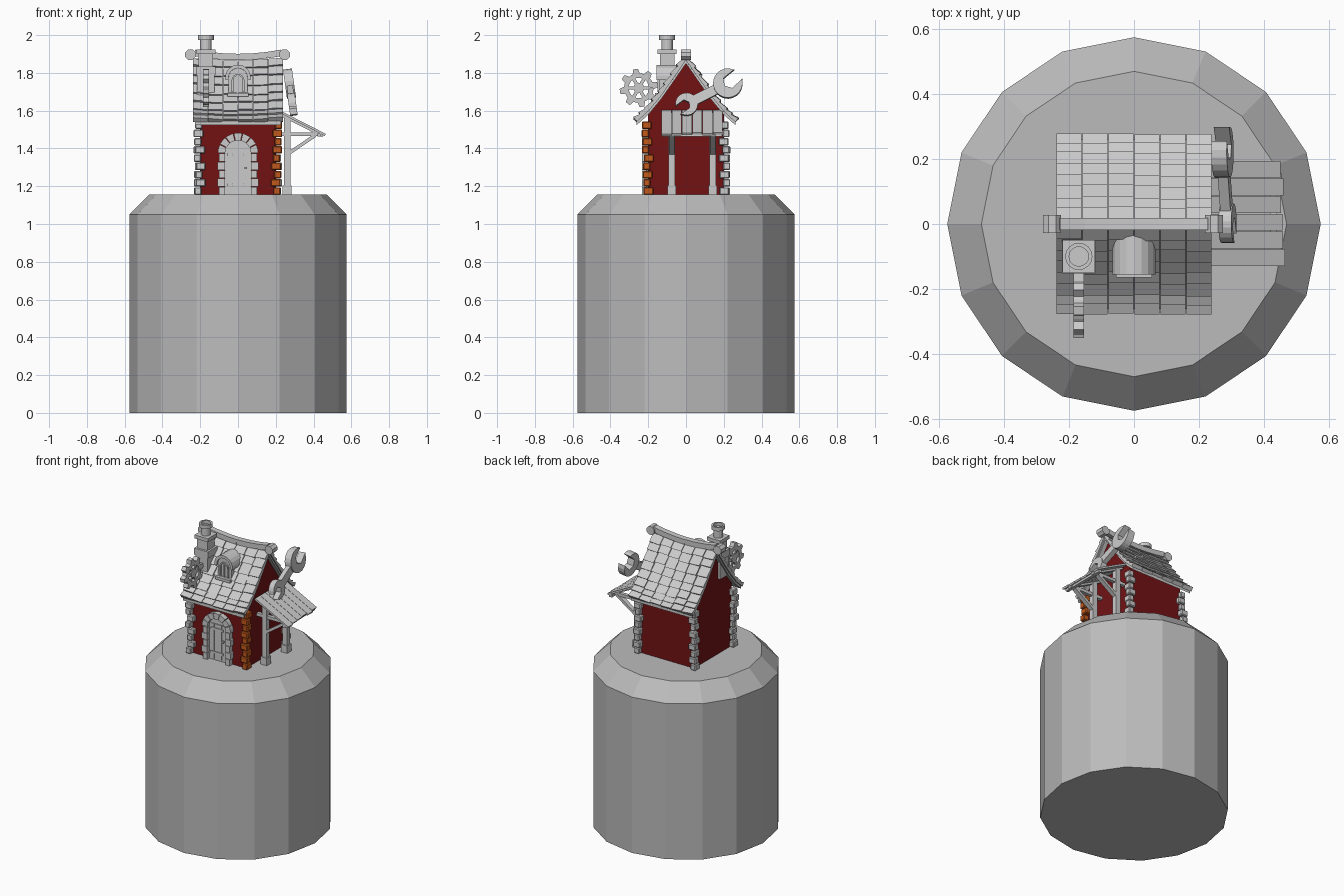
import bpy, bmesh, math, random
from mathutils import Vector, Matrix

if "Cube" in bpy.data.objects:
    bpy.data.objects.remove(bpy.data.objects["Cube"])

random.seed(4)
G = 1.155  # ground level on top of the plinth


def material(name, r, g, b):
    m = bpy.data.materials.new(name)
    m.diffuse_color = (r, g, b, 1)
    m.use_nodes = True
    m.node_tree.nodes["Principled BSDF"].inputs["Base Color"].default_value = m.diffuse_color
    return m


STONE = material("plinth grey", 0.50, 0.50, 0.50)
GREY = material("light grey", 0.60, 0.60, 0.60)
RED = material("barn red", 0.17, 0.006, 0.007)
ORANGE = material("brick orange", 0.55, 0.10, 0.012)


def finish(name, bm, mat):
    bmesh.ops.recalc_face_normals(bm, faces=bm.faces)
    me = bpy.data.meshes.new(name)
    bm.to_mesh(me)
    bm.free()
    me.materials.append(mat)
    ob = bpy.data.objects.new(name, me)
    bpy.context.collection.objects.link(ob)
    return ob


def hexa(bm, pts):
    """Box from eight corners: lower four, then upper four."""
    v = [bm.verts.new(p) for p in pts]
    for f in ((0, 1, 2, 3), (4, 5, 6, 7), (0, 1, 5, 4), (1, 2, 6, 5), (2, 3, 7, 6), (3, 0, 4, 7)):
        bm.faces.new([v[i] for i in f])


def box(bm, x0, x1, y0, y1, z0, z1):
    hexa(bm, [(x, y, z) for z in (z0, z1) for x, y in ((x0, y0), (x1, y0), (x1, y1), (x0, y1))])


def boxes(name, mat, *items):
    bm = bmesh.new()
    for b in items:
        box(bm, *b)
    return finish(name, bm, mat)


def prism(bm, pts, axis, a, b):
    """Extrude a 2D outline along x (points are y,z) or y (points are x,z)."""
    put = (lambda p, d: (d, p[0], p[1])) if axis == "x" else (lambda p, d: (p[0], d, p[1]))
    lo, hi = [[bm.verts.new(put(p, d)) for p in pts] for d in (a, b)]
    bm.faces.new(lo)
    bm.faces.new(hi)
    for i in range(len(pts)):
        j = (i + 1) % len(pts)
        bm.faces.new((lo[i], lo[j], hi[j], hi[i]))


def beam(bm, p, q, w, h):
    """Bar in the xz plane from p to q, w wide in y and h thick."""
    p, q = Vector(p), Vector(q)
    d = (q - p).normalized()
    n = Vector((-d.z, 0, d.x)) * h / 2
    s = Vector((0, w / 2, 0))
    hexa(bm, [p - n - s, q - n - s, q - n + s, p - n + s, p + n - s, q + n - s, q + n + s, p + n + s])


def arc(cx, cz, r, a0, a1, n):
    return [(cx + r * math.cos(math.radians(a0 + (a1 - a0) * i / n)),
             cz + r * math.sin(math.radians(a0 + (a1 - a0) * i / n))) for i in range(n + 1)]


def lathe(name, mat, cx, cy, profile, n):
    bm = bmesh.new()
    rings = [[bm.verts.new((cx + r * math.cos(math.tau * i / n), cy + r * math.sin(math.tau * i / n), z))
              for i in range(n)] for r, z in profile]
    for a, b in zip(rings, rings[1:]):
        for i in range(n):
            bm.faces.new((a[i], a[(i + 1) % n], b[(i + 1) % n], b[i]))
    bm.faces.new(rings[0])
    bm.faces.new(rings[-1])
    return finish(name, bm, mat)


# Plinth with a sloped rim
lathe("plinth", STONE, 0, 0, [(0.575, 0), (0.575, 1.05), (0.47, G)], 16)

# Roof curve from eave to ridge: distance from the ridge, height
CURVE = [(0.262, 1.545), (0.2, 1.6), (0.13, 1.685), (0.06, 1.785), (0.0, 1.872)]


def roof(t):
    s = min(max(t, 0), 0.9999) * 4
    i = int(s)
    return Vector(CURVE[i]).lerp(Vector(CURVE[i + 1]), s - i)


# Walls with curved gables
bm = bmesh.new()
side = [(0.2, G), (0.2, 1.585)] + [(d, z - 0.012) for d, z in CURVE[2:]]
prism(bm, [(-y, z) for y, z in side] + side[-2::-1], "x", -0.2, 0.2)
finish("walls", bm, RED)

# Roof boards and gable trim
bm = bmesh.new()
trim = CURVE + [(-d, z) for d, z in CURVE[-2::-1]]
prism(bm, trim + [(y, z - 0.022) for y, z in trim[::-1]], "x", -0.228, 0.228)
finish("roof_boards", bm, GREY)

# Uneven roof tiles
bm = bmesh.new()
ROWS, COLS, W = 8, 6, 0.08
for sy in (-1, 1):
    for c in range(COLS):
        lift = random.uniform(0, 0.007)
        for r in range(ROWS):
            x0, x1 = -0.24 + c * W + 0.002, -0.24 + (c + 1) * W - 0.002
            t0 = max(0, r / ROWS + random.uniform(-0.02, 0.012))
            a, b = roof(t0), roof((r + 1.15) / ROWS)
            d = (b - a).normalized()
            n = Vector((-d.y, d.x)) if d.x > 0 else Vector((d.y, -d.x))
            pts = []
            for k0, k1 in ((0, 0), (0.021 + lift, 0.007 + lift)):
                e, f = a + n * k0, b + n * k1
                for x, p in ((x0, e), (x1, e), (x1, f), (x0, f)):
                    sag = 0.016 * (1 - (x / 0.24) ** 2) if k0 else 0.008
                    pts.append((x, sy * p.x, p.y - sag * 0.6 + random.uniform(-1, 1) * 0.0015))
            hexa(bm, pts)
finish("roof_tiles", bm, GREY)

# Sagging ridge beam with end blocks
bm = bmesh.new()
for i in range(6):
    x0, x1 = -0.23 + i * 0.0767, -0.23 + (i + 1) * 0.0767
    z0, z1 = [1.884 + 0.022 * (x / 0.23) ** 2 for x in (x0, x1)]
    beam(bm, (x0, 0, z0), (x1, 0, z1), 0.038, 0.034)
for x in (-0.252, 0.247):
    prism(bm, [(x + px, 1.897 + pz) for px, pz in arc(0, 0, 0.03, 22.5, 337.5, 7)], "y", -0.027, 0.027)
finish("ridge_beam", bm, GREY)

# Stacked corner stones, one corner orange
for name, sx, sy, mat in (("front_left", -1, -1, GREY), ("front_right", 1, -1, ORANGE),
                          ("back_left", -1, 1, GREY), ("back_right", 1, 1, GREY)):
    bm = bmesh.new()
    for i in range(9):
        h = 0.0435
        o = 0.226 + random.uniform(-0.004, 0.01)
        lx, ly = (0.052, 0.038) if i % 2 else (0.038, 0.052)
        x, y = sorted((sx * o, sx * (o - lx))), sorted((sy * o, sy * (o - ly)))
        box(bm, *x, *y, G + i * h, G + (i + 1) * h - 0.004)
    bmesh.ops.bevel(bm, geom=bm.edges[:], offset=0.005, segments=1, affect="EDGES")
    finish(name + "_corner_stones", bm, mat)

# Arched front door: leaf, planks, knob and stone surround
bm = bmesh.new()
prism(bm, [(-0.07, G), (0.07, G)] + arc(0, 1.375, 0.07, 0, 180, 10), "y", -0.208, -0.195)
for i in range(4):
    box(bm, -0.055 + i * 0.028, -0.029 + i * 0.028, -0.213, -0.2, G + 0.01, 1.4)
for z in (1.2, 1.36):
    box(bm, -0.055, 0.04, -0.217, -0.2, z, z + 0.015)
box(bm, 0.035, 0.048, -0.226, -0.2, 1.29, 1.303)
finish("front_door", bm, GREY)
bm = bmesh.new()
for s in (-1, 1):
    for i in range(5):
        x = sorted((s * 0.068, s * (0.108 if i % 2 else 0.1)))
        box(bm, *x, -0.232, -0.195, G + i * 0.044, G + i * 0.044 + 0.041)
for i in range(7):
    a0, a1 = i * 180 / 7 + 1, (i + 1) * 180 / 7 - 1
    prism(bm, arc(0, 1.375, 0.107, a0, a1, 2) + arc(0, 1.375, 0.068, a1, a0, 2), "y", -0.232, -0.195)
finish("door_surround", bm, GREY)

# Dormer with rounded hood and small window
bm = bmesh.new()
prism(bm, [(-0.05, 1.67), (0.05, 1.67)] + arc(0, 1.775, 0.05, 0, 180, 8), "y", -0.142, -0.04)
prism(bm, arc(0, 1.775, 0.068, -10, 190, 10) + arc(0, 1.775, 0.05, 190, -10, 10), "y", -0.155, -0.035)
prism(bm, arc(0, 1.76, 0.034, 0, 180, 8) + [(-0.034, 1.7), (-0.025, 1.7)]
      + arc(0, 1.76, 0.025, 180, 0, 8) + [(0.025, 1.7), (0.034, 1.7)], "y", -0.152, -0.14)
box(bm, -0.004, 0.004, -0.149, -0.14, 1.7, 1.787)
box(bm, -0.055, 0.055, -0.165, -0.13, 1.675, 1.693)
finish("dormer", bm, GREY)

# Chimney stack and flue
CX, CY = -0.17, -0.1
boxes("chimney_stack", GREY, *[(CX - w, CX + w, CY - w, CY + w, z0, z1) for w, z0, z1 in
                               ((0.046, 1.66, 1.79), (0.052, 1.79, 1.835), (0.038, 1.835, 1.9), (0.05, 1.9, 1.923))])
lathe("chimney_flue", GREY, CX, CY, [(0.03, 1.91), (0.03, 1.975), (0.042, 1.975), (0.042, 2.0),
                                     (0.03, 2.0), (0.03, 1.98)], 16)

# Toothed gear: rim, teeth, spokes and hub
bm = bmesh.new()
GY, GZ = -0.25, 1.72
prism(bm, arc(GY, GZ, 0.078, 0, 358, 32) + arc(GY, GZ, 0.054, 358, 0, 32), "x", -0.186, -0.154)
prism(bm, arc(GY, GZ, 0.028, 0, 330, 11), "x", -0.186, -0.154)
for i in range(8):
    a = math.radians(i * 45 + 10)
    u, v = Vector((math.cos(a), math.sin(a))), Vector((-math.sin(a), math.cos(a)))
    c = Vector((GY, GZ))
    prism(bm, [c + u * r + v * s for r, s in ((0.074, -0.02), (0.101, -0.013), (0.101, 0.013), (0.074, 0.02))],
          "x", -0.186, -0.154)
    if i < 6:
        a = math.radians(i * 60)
        u, v = Vector((math.cos(a), math.sin(a))), Vector((-math.sin(a), math.cos(a)))
        prism(bm, [c + u * r + v * s for r, s in ((0.02, -0.009), (0.06, -0.009), (0.06, 0.009), (0.02, 0.009))],
              "x", -0.182, -0.158)
finish("gear", bm, GREY)

# Open-ended wrench leaning on the gable, built along its own length then tilted
def jaw(c, r, face):
    notch = [(c + r * x, r * y) for x, y in ((0.95, 0.42), (0.0, 0.45), (-0.28, 0.0), (0.0, -0.45), (0.95, -0.42))]
    outline = arc(c, 0, r, 27, 333, 18) + notch[::-1]
    a = math.radians(face)
    return [(c + (x - c) * math.cos(a) - y * math.sin(a), (x - c) * math.sin(a) + y * math.cos(a)) for x, y in outline]


bm = bmesh.new()
prism(bm, jaw(0.245, 0.078, 14), "x", -0.024, 0.024)
prism(bm, jaw(0.0, 0.06, 188), "x", -0.02, 0.02)
prism(bm, [(0.03, -0.026), (0.19, -0.026), (0.19, 0.026), (0.03, 0.026)], "x", -0.016, 0.016)
wrench = finish("wrench", bm, GREY)
wrench.matrix_world = (Matrix.Translation((0.288, 0.003, 1.633)) @ Matrix.Rotation(math.radians(-8), 4, "Y")
                       @ Matrix.Rotation(math.radians(27), 4, "X"))

# Side awning of sloping planks
bm = bmesh.new()
for i in range(6):
    y = -0.13 + i * 0.0542
    e = random.uniform(0, 0.014)
    beam(bm, (0.215, y + 0.027, 1.598), (0.462 - e, y + 0.027, 1.472 + e / 2), 0.052, 0.012)
finish("awning_planks", bm, GREY)

# Awning posts with beams, braces and stone feet
bm = bmesh.new()
for y in (-0.075, 0.142):
    box(bm, 0.243, 0.277, y - 0.017, y + 0.017, G, 1.56)
    box(bm, 0.236, 0.283, y - 0.023, y + 0.023, G, G + 0.05)
    box(bm, 0.2, 0.435, y - 0.012, y + 0.012, 1.465, 1.485)
    beam(bm, (0.27, y, 1.375), (0.41, y, 1.47), 0.03, 0.018)
    beam(bm, (0.22, y, 1.584), (0.45, y, 1.467), 0.026, 0.016)
box(bm, 0.42, 0.44, -0.125, 0.19, 1.462, 1.48)
finish("awning_frame", bm, GREY)
